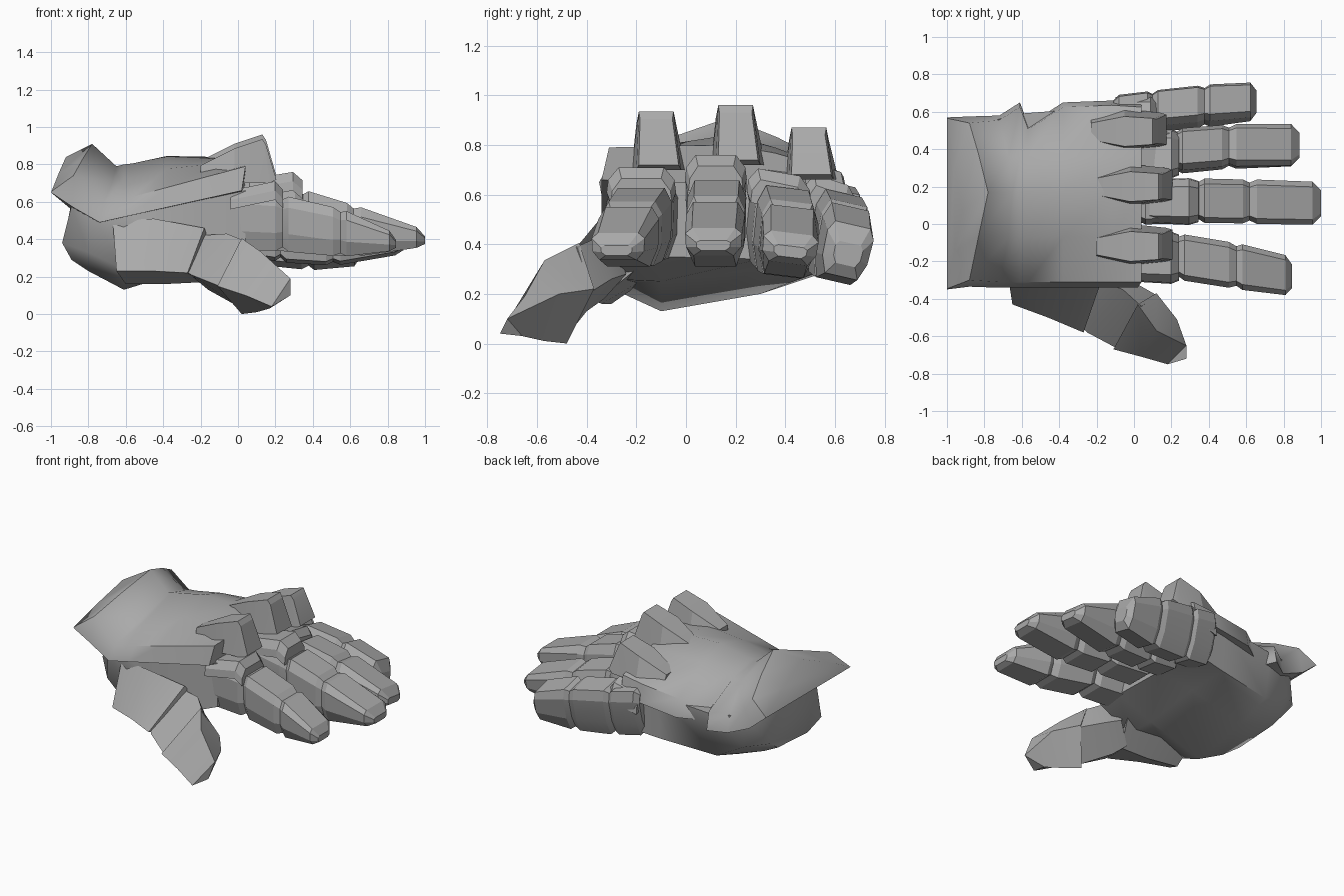
import bpy, bmesh, math
from mathutils import Vector, Matrix

if "Cube" in bpy.data.objects:
    bpy.data.objects.remove(bpy.data.objects["Cube"])

steel = bpy.data.materials.new("steel_grey")
steel.diffuse_color = (0.4, 0.4, 0.4, 1)
steel.use_nodes = True
steel.node_tree.nodes["Principled BSDF"].inputs["Base Color"].default_value = steel.diffuse_color


def loft(name, rings, smooth=15):
    """Closed solid through a list of equal-length point rings."""
    bm = bmesh.new()
    rows = [[bm.verts.new(p) for p in r] for r in rings]
    n = len(rows[0])
    for a, b in zip(rows, rows[1:]):
        for i in range(n):
            j = (i + 1) % n
            bm.faces.new((a[i], a[j], b[j], b[i]))
    bm.faces.new(rows[0][::-1])
    bm.faces.new(rows[-1])
    bmesh.ops.remove_doubles(bm, verts=bm.verts, dist=0.002)
    bmesh.ops.recalc_face_normals(bm, faces=bm.faces)
    me = bpy.data.meshes.new(name)
    bm.to_mesh(me)
    bm.free()
    me.materials.append(steel)
    ob = bpy.data.objects.new(name, me)
    bpy.context.collection.objects.link(ob)
    # smooth the gentle bends, keep the hard armour edges
    bpy.ops.object.select_all(action='DESELECT')
    ob.select_set(True)
    bpy.context.view_layer.objects.active = ob
    bpy.ops.object.shade_smooth_by_angle(angle=math.radians(smooth))
    return ob


def lerp(a, b, t):
    return a + (b - a) * t


# Palm: cross-sections (y, z) from wrist to finger roots, the wrist end rounded
wrist = [(-.89, -.14, .58), (-.94, -.12, .38), (-.89, -.04, .29),
         (-.89, .28, .31), (-.93, .42, .40), (-.89, .44, .6)]
palm = [
    (-.80, [(-.26, .57), (-.27, .33), (-.1, .23), (.3, .27), (.52, .38), (.54, .6)]),
    (-.61, [(-.33, .55), (-.34, .24), (-.1, .13), (.3, .20), (.54, .28), (.59, .58)]),
    (-.22, [(-.31, .62), (-.31, .26), (-.1, .25), (.3, .30), (.59, .31), (.62, .62)]),
    (.04, [(-.28, .66), (-.28, .36), (-.1, .35), (.3, .34), (.62, .34), (.63, .62)]),
]
loft("palm", [wrist] + [[(x, y, z) for y, z in s] for x, s in palm], 60)

# Back plate: flared cuff, valley, then a crowned shell with a notch on its outer edge
cuff = [
    [(-1, -.35, .65), (-.998, -.345, .655), (-.96, -.15, .75), (-.92, .07, .84),
     (-.96, .32, .75), (-.998, .565, .655), (-1, .57, .65)],
    [(-.88, -.335, .57), (-.88, -.3, .74), (-.83, -.06, .83), (-.78, .17, .91),
     (-.83, .37, .83), (-.88, .54, .74), (-.88, .575, .55)],
]
shell = []
for x, crest, edge in [(-.72, .79, .58), (-.61, .80, .65), (-.565, .805, .53),
                       (-.38, .845, .65), (-.12, .84, .66), (.04, .8, .65)]:
    t = (x + .72) / .76
    low, high = lerp(.49, .66, t), lerp(.585, .79, t)
    back = lerp(.6, .69, t)
    # the valley behind the cuff curves forward towards the crest
    mid = .07 if x == -.72 else 0
    shell.append([(x - .02, -.34, low), (x, -.31, high), (x + mid * .7, -.07, lerp(high, crest, .6)),
                  (x + mid, .17, crest), (x + mid * .7, .36, lerp(back, crest, .7)),
                  (x, edge - .025, back), (x, edge, back - .12)])
loft("back_plate", cuff + shell, 50)

# Fingers: each station is (x, y centre, half width, top z, bottom z)
SECTION = [(-.76, 1), (.76, 1), (1, .8), (.97, .32), (.7, 0), (-.7, 0), (-.97, .32), (-1, .8)]


def finger_ring(st, roll, wide=1.0, tall=None, drop=0):
    x, yc, hw, top, bot = st
    tall = wide if tall is None else tall
    mid, half = (top + bot) / 2, (top - bot) / 2
    rot = Matrix.Rotation(math.radians(roll), 3, 'X')
    out = []
    for sy, sz in SECTION:
        p = rot @ Vector((0, sy * hw * wide, (sz * 2 - 1) * half * tall))
        out.append((x, yc + p.y, mid + p.z - drop))
    return out


def between(a, b, t):
    return tuple(lerp(p, q, t) for p, q in zip(a, b))


fingers = {
    "index": (0, [(-.03, -.155, .125, .65, .35), (.24, -.175, .12, .63, .34),
                  (.55, -.225, .12, .56, .31), (.845, -.28, .105, .43, .34)]),
    "middle": (0, [(.03, .12, .12, .73, .36), (.35, .125, .115, .66, .33),
                   (.62, .12, .115, .58, .31), (1.0, .11, .115, .45, .36)]),
    "ring": (-7, [(0, .36, .115, .7, .33), (.23, .385, .11, .63, .29),
                  (.51, .41, .11, .56, .27), (.885, .42, .112, .43, .33)]),
    "little": (-13, [(-.1, .565, .1, .65, .32), (.1, .595, .095, .61, .28),
                     (.38, .625, .098, .56, .25), (.655, .652, .095, .47, .27)]),
}
for name, (roll, sts) in fingers.items():
    for k, (a, b) in enumerate(zip(sts, sts[1:])):
        rings = [finger_ring(between(a, b, -.05), roll, .82),
                 finger_ring(between(a, b, .1), roll, 1.03)]
        if k == 2:
            rings += [finger_ring(between(a, b, .88), roll, 1),
                      finger_ring(b, roll, .6, .45, .01)]
        else:
            rings += [finger_ring(between(a, b, .86), roll, 1.02),
                      finger_ring(between(a, b, 1.02), roll, .85)]
        loft(f"{name}_finger_segment_{k + 1}", rings)

# Arched guard plates over the finger roots, flaring up towards the front:
# (x start, x end, y centre, half width, z, roll)
for name, x0, x1, yc, hw, z, roll in [("index", -.04, .24, -.18, .14, .71, 0),
                                      ("middle", .0, .345, .12, .125, .76, 0),
                                      ("ring", -.02, .24, .375, .13, .69, -10),
                                      ("little", -.1, .12, .585, .105, .66, -18)]:
    tilt = math.tan(math.radians(roll))
    rings = []
    for x, w, dz in [(x0, .9, -.05), (lerp(x0, x1, .85), 1, 0), (x1, .88, -.045)]:
        arch = [(-1, -.1), (-.95, -.05), (-.65, 0), (.65, 0), (.95, -.05), (1, -.1)]
        rings.append([(x, yc + u * hw * w, z + dz + v + u * hw * tilt) for u, v in arch])
    loft(f"{name}_root_guard", rings)

# Knuckle spikes: wedges rising forward from the back plate
for name, yc, x, top, base in [("index", -.11, 0, .935, .70), ("middle", .21, 0, .96, .72),
                               ("ring", .505, -.03, .87, .66)]:
    def cut(px, w0, w1, zt, zb, lean=0):
        return [(x + px, yc - w0, zb), (x + px + lean, yc - w1 - .01, zt),
                (x + px + lean, yc + w1 - .01, zt), (x + px, yc + w0, zb)]
    loft(f"{name}_knuckle_spike", [
        cut(-.2, .07, .045, top - .14, base),
        cut(-.02, .11, .08, top - .05, base),
        cut(.17, .09, .07, top, base, -.04),
        cut(.205, .08, .065, top - .03, base + .02, -.055)])

# Thumb mound on the side of the palm
loft("thumb_mound", [
    [(-.67, -.3, .50), (-.65, -.43, .23), (-.6, -.3, .16), (-.6, -.1, .3)],
    [(-.45, -.34, .51), (-.46, -.5, .23), (-.4, -.34, .16), (-.4, -.1, .3)],
    [(-.18, -.32, .46), (-.27, -.58, .22), (-.2, -.36, .17), (-.12, -.2, .3)]], 30)

# Thumb joint and thumb tip
loft("thumb_joint", [
    [(-.2, -.3, .42), (-.28, -.55, .23), (-.22, -.33, .18), (-.1, -.24, .28)],
    [(-.06, -.35, .43), (-.25, -.58, .21), (-.16, -.40, .13), (-.02, -.30, .26)],
    [(.04, -.44, .39), (-.10, -.66, .15), (.02, -.48, .03), (.12, -.38, .21)]], 30)
loft("thumb_tip", [
    [(.02, -.43, .405), (-.11, -.67, .15), (.02, -.48, .0), (.12, -.37, .22)],
    [(.12, -.57, .335), (.04, -.71, .10), (.10, -.57, .01), (.23, -.51, .20)],
    [(.28, -.65, .19), (.18, -.75, .04), (.17, -.66, .03), (.28, -.72, .10)]], 30)
